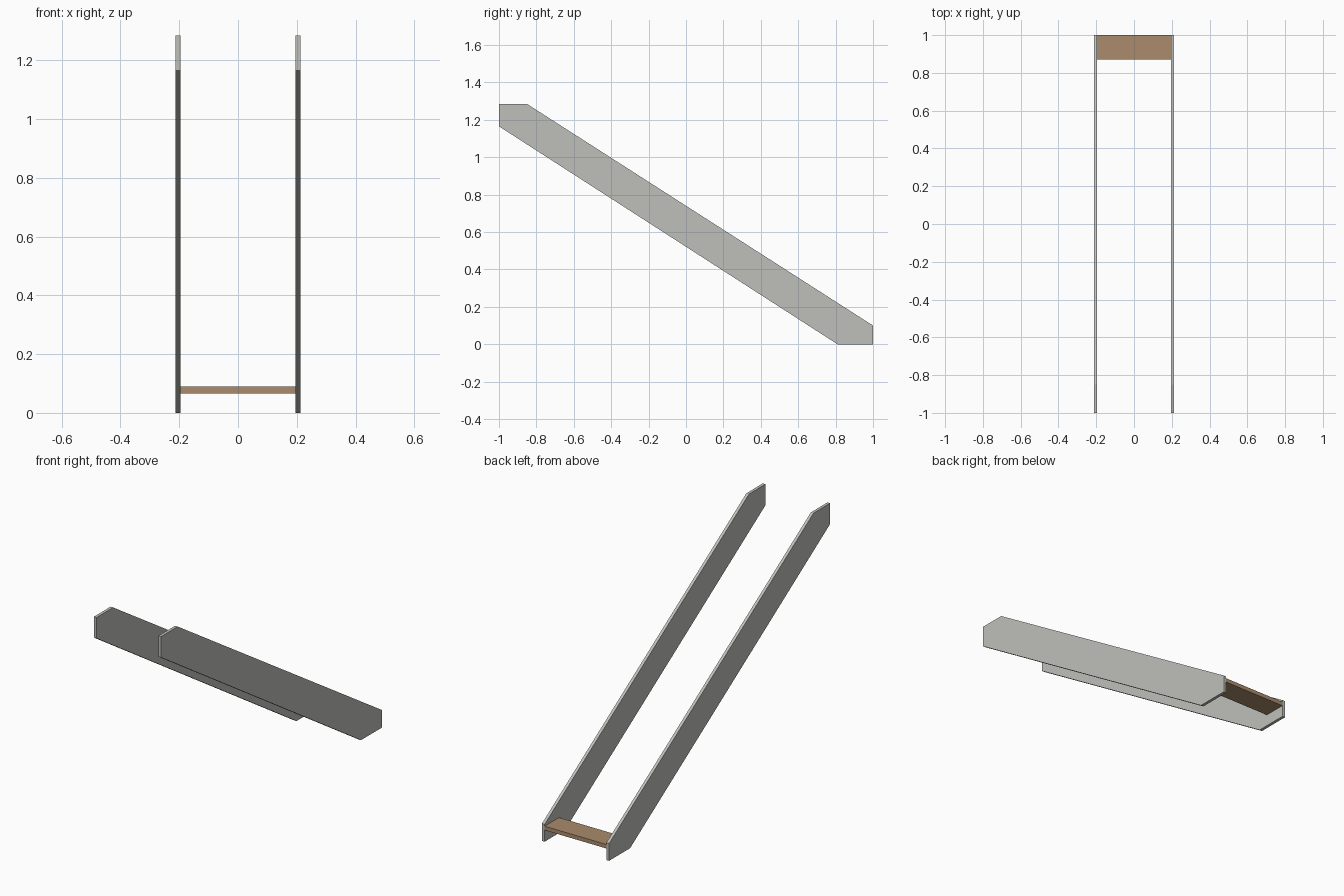
import bpy
import bmesh

cube = bpy.data.objects.get("Cube")
if cube:
    bpy.data.objects.remove(cube, do_unlink=True)


def make_material(name, rgb):
    mat = bpy.data.materials.new(name)
    mat.use_nodes = True
    colour = (*rgb, 1.0)
    mat.diffuse_color = colour
    mat.node_tree.nodes["Principled BSDF"].inputs["Base Color"].default_value = colour
    return mat


def extrude_profile(name, profile, x_min, x_max, mat):
    """Extrude a (y, z) outline along x."""
    bm = bmesh.new()
    face = bm.faces.new([bm.verts.new((x_min, y, z)) for y, z in profile])
    result = bmesh.ops.extrude_face_region(bm, geom=[face])
    moved = [v for v in result["geom"] if isinstance(v, bmesh.types.BMVert)]
    bmesh.ops.translate(bm, verts=moved, vec=(x_max - x_min, 0, 0))
    bmesh.ops.recalc_face_normals(bm, faces=bm.faces)
    mesh = bpy.data.meshes.new(name)
    bm.to_mesh(mesh)
    bm.free()
    mesh.materials.append(mat)
    obj = bpy.data.objects.new(name, mesh)
    bpy.context.collection.objects.link(obj)
    return obj


grey = make_material("pale grey", (0.52, 0.52, 0.49))
wood = make_material("tan wood", (0.40, 0.26, 0.15))

INNER, OUTER = 0.196, 0.213

# Sloping side boards, cut level and plumb at both ends
board = [(-1, 1.165), (-1, 1.285), (-0.85, 1.285),
         (1, 0.10), (1, 0), (0.81, 0)]
extrude_profile("left_stringer", board, INNER, OUTER, grey)
extrude_profile("right_stringer", board, -OUTER, -INNER, grey)

# Bottom step between the boards
step = [(0.87, 0.066), (1, 0.066), (1, 0.089), (0.87, 0.089)]
extrude_profile("bottom_tread", step, -INNER, INNER, wood)
